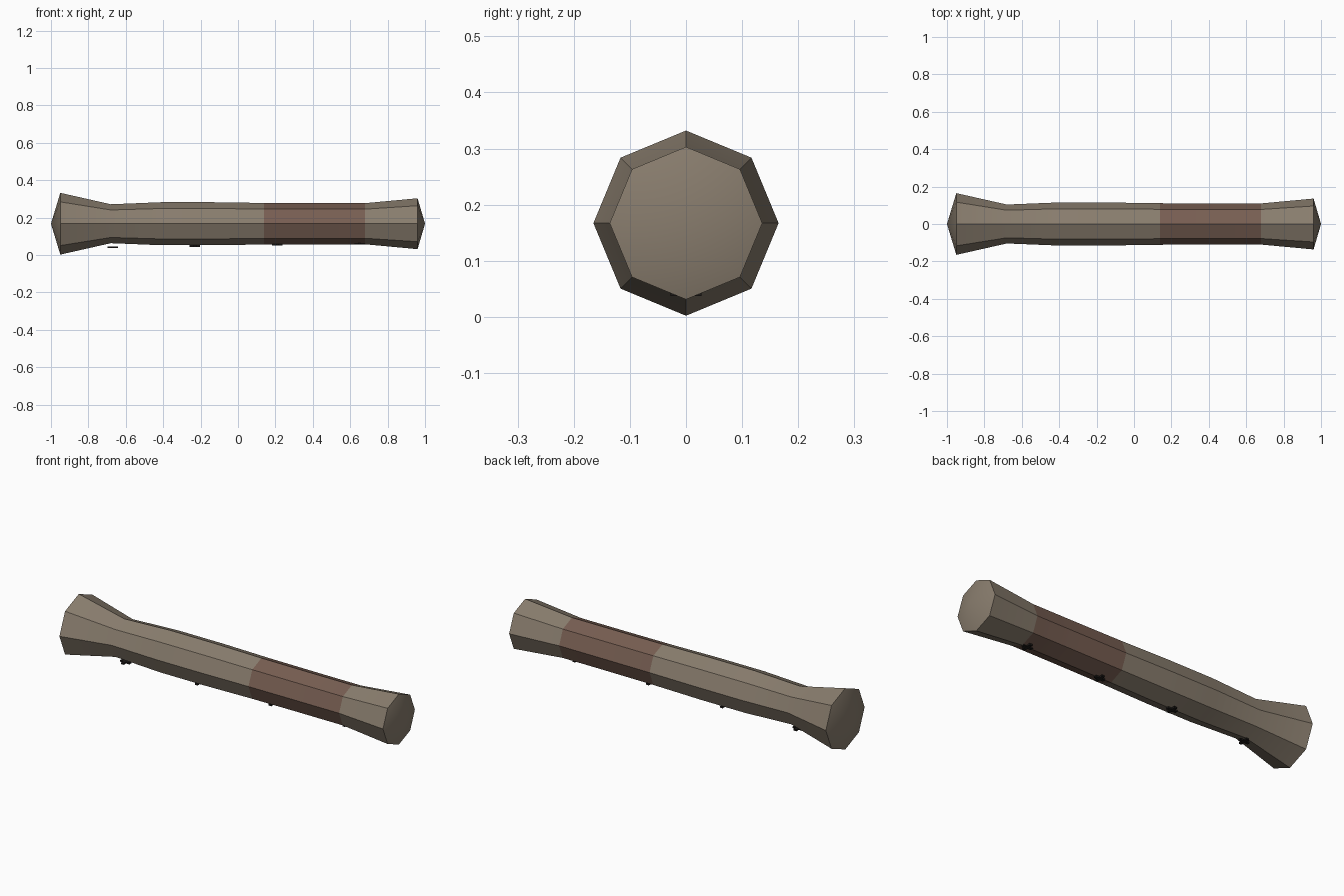
import bpy, bmesh, math
from mathutils import Matrix

cube = bpy.data.objects.get("Cube")
if cube:
    bpy.data.objects.remove(cube, do_unlink=True)


def material(name, rgb):
    m = bpy.data.materials.new(name)
    m.use_nodes = True
    m.diffuse_color = (*rgb, 1)
    m.node_tree.nodes["Principled BSDF"].inputs["Base Color"].default_value = (*rgb, 1)
    return m


def finish(name, bm, mats):
    bmesh.ops.recalc_face_normals(bm, faces=bm.faces)
    mesh = bpy.data.meshes.new(name)
    bm.to_mesh(mesh)
    bm.free()
    for m in mats:
        mesh.materials.append(m)
    obj = bpy.data.objects.new(name, mesh)
    bpy.context.collection.objects.link(obj)
    return obj


taupe = material("taupe", (0.25, 0.205, 0.155))
russet = material("russet brown", (0.185, 0.112, 0.084))
black = material("black", (0.012, 0.01, 0.009))

AXIS_Z = 0.167
SIDES = 8

# Shaft: octagonal rings along x, flared at both ends, with shallow pointed caps
profile = [(-0.95, 0.165), (-0.68, 0.104), (-0.41, 0.115), (-0.14, 0.115),
           (0.14, 0.111), (0.41, 0.11), (0.68, 0.11), (0.96, 0.136)]
bm = bmesh.new()
rings = []
for x, r in profile:
    angles = [2 * math.pi * i / SIDES for i in range(SIDES)]
    rings.append([bm.verts.new((x, r * math.cos(a), AXIS_Z + r * math.sin(a))) for a in angles])
for a, b in zip(rings, rings[1:]):
    for i in range(SIDES):
        j = (i + 1) % SIDES
        bm.faces.new((a[i], a[j], b[j], b[i]))
for ring, tip_x in ((rings[0], -1), (rings[-1], 1)):
    tip = bm.verts.new((tip_x, 0, AXIS_Z))
    for i in range(SIDES):
        bm.faces.new((ring[i], ring[(i + 1) % SIDES], tip))

# Grip band is coloured by its position along the shaft
for f in bm.faces:
    f.material_index = int(0.14 < f.calc_center_median().x < 0.68)
shaft = finish("shaft", bm, [taupe, russet])
bpy.ops.object.select_all(action="DESELECT")
shaft.select_set(True)
bpy.context.view_layer.objects.active = shaft
bpy.ops.object.shade_smooth_by_angle(angle=math.radians(30))

# Small cross studs in a row along the underside
for n in range(4):
    bm = bmesh.new()
    centre = Matrix.Translation((-0.67 + 0.44 * n, 0, 0.042 + 0.006 * n))
    for size in ((0.056, 0.016, 0.009), (0.016, 0.056, 0.009)):
        bmesh.ops.create_cube(bm, size=1, matrix=centre @ Matrix.Diagonal((*size, 1)))
    finish(f"cross_stud_{n + 1}", bm, [black])
